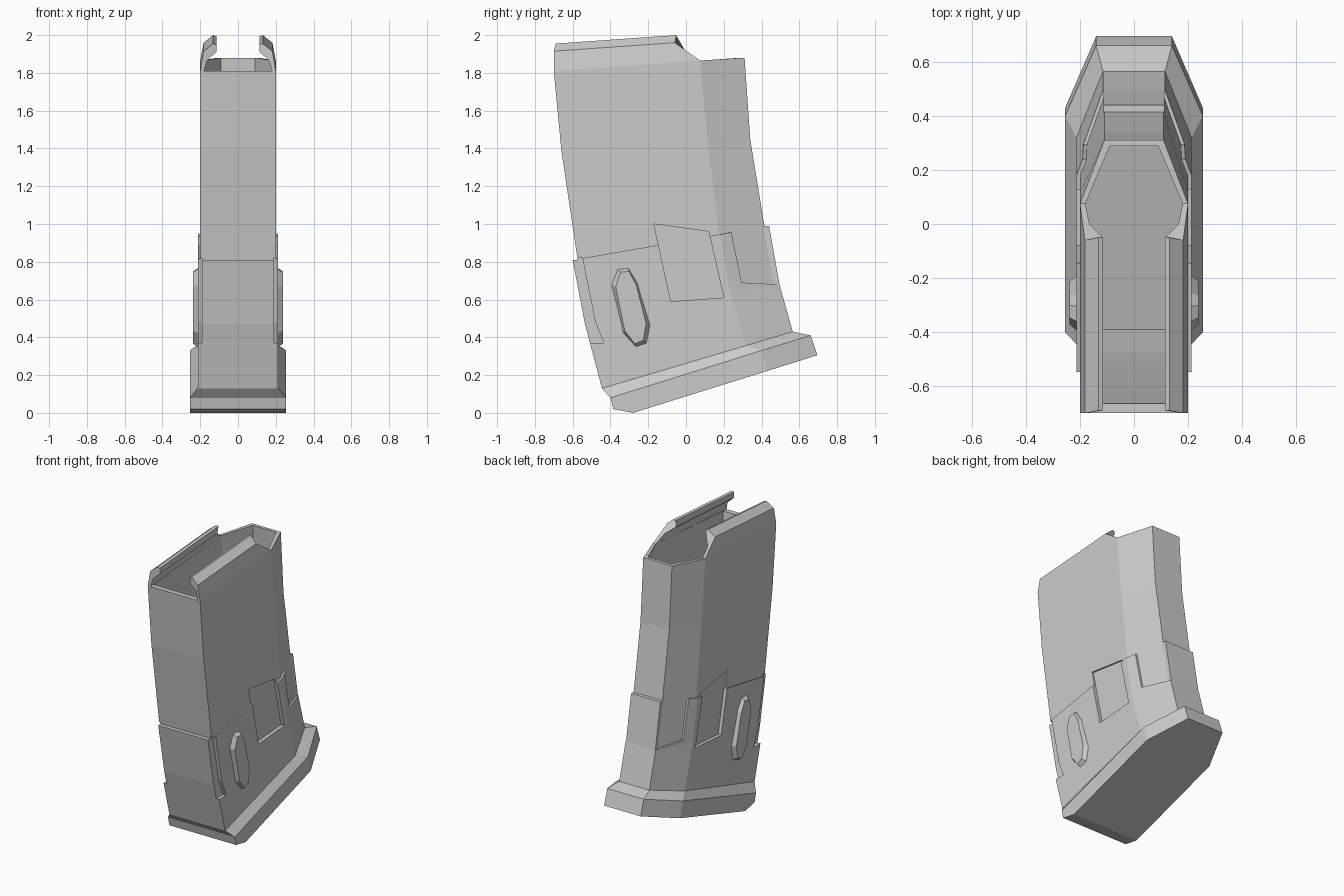
import bpy, bmesh

if "Cube" in bpy.data.objects:
    bpy.data.objects.remove(bpy.data.objects["Cube"])


def finish(name, bm):
    bmesh.ops.remove_doubles(bm, verts=bm.verts, dist=0.0005)
    bmesh.ops.recalc_face_normals(bm, faces=bm.faces)
    me = bpy.data.meshes.new(name)
    bm.to_mesh(me)
    bm.free()
    ob = bpy.data.objects.new(name, me)
    bpy.context.collection.objects.link(ob)
    return ob


def bridge(bm, a, b):
    n = len(a)
    for i in range(n):
        j = (i + 1) % n
        bm.faces.new((a[i], a[j], b[j], b[i]))


def ring(bm, row, w, wb):
    """Six-sided section: wide flat front, straight sides, tapered back."""
    f, m, b = row
    pts = [(-w, *f), (w, *f), (w, *m), (wb, *b), (-wb, *b), (-w, *m)]
    return [bm.verts.new(p) for p in pts]


def shell(name, rows, w, wb, wall, front, back):
    """Hollow lofted tube; wall, front and back are the thicknesses."""
    bm = bmesh.new()
    outer = [ring(bm, r, w, wb) for r in rows]
    inner = [ring(bm, ((r[0][0] + front, r[0][1]), r[1], (r[2][0] - back, r[2][1])),
                  w - wall, wb - wall) for r in rows]
    for loops in (outer, inner):
        for a, b in zip(loops, loops[1:]):
            bridge(bm, a, b)
    bridge(bm, outer[0], inner[0])
    bridge(bm, outer[-1], inner[-1])
    return finish(name, bm)


def mirrored_loft(name, loop_a, loop_b):
    """Capped loft between two loops of points, on both sides of x = 0."""
    bm = bmesh.new()
    for s in (1, -1):
        a, b = [[bm.verts.new((s * x, y, z)) for x, y, z in lp] for lp in (loop_a, loop_b)]
        bridge(bm, a, b)
        bm.faces.new(a)
        bm.faces.new(b)
    return finish(name, bm)


def side_prism(name, poly, x0, x1):
    return mirrored_loft(name, [(x0, *p) for p in poly], [(x1, *p) for p in poly])


def cut(target, cutter):
    mod = target.modifiers.new("cut", 'BOOLEAN')
    mod.operation = 'DIFFERENCE'
    mod.solver = 'EXACT'
    mod.object = cutter
    bpy.context.view_layer.objects.active = target
    bpy.ops.object.modifier_apply(modifier=mod.name)


# Curved hollow tube: (front, side corner, back) as (y, z) per row
tube = shell("tube_body", [
    ((-.70, 1.81), (.075, 1.865), (.31, 1.88)),
    ((-.66, 1.39), (.115, 1.43), (.34, 1.45)),
    ((-.575, .82), (.175, .95), (.415, .99)),
    ((-.51, .45), (.23, .66), (.47, .69)),
    ((-.42, .13), (.32, .35), (.54, .42)),
], .20, .11, .02, .035, .022)

# Slightly larger lower sleeve
sleeve = shell("lower_sleeve", [
    ((-.60, .81), (.18, .945), (.44, .99)),
    ((-.535, .47), (.23, .65), (.495, .68)),
    ((-.445, .13), (.32, .357), (.565, .43)),
], .213, .115, .015, .04, .035)

# Recesses: side pockets, front corner notches, rear corner notches
pocket = side_prism("pocket_cutter", [(-.17, 1.0), (.12, .96), (.20, .61), (-.08, .59)], .19, .3)
front_notch = side_prism("front_notch_cutter", [
    (-.75, .79), (-.55, .825), (-.48, .48), (-.435, .37), (-.75, .37)], .19, .3)
rear_notch = side_prism("rear_notch_cutter", [
    (.23, 1.05), (.24, .955), (.295, .69), (.60, .675), (.60, 1.05)], .112, .3)
for target, cutters in ((tube, (pocket, front_notch)),
                        (sleeve, (pocket, front_notch, rear_notch))):
    for c in cutters:
        cut(target, c)
for c in (pocket, front_notch, rear_notch):
    bpy.data.objects.remove(c)

# Curled feed lips on top of the side walls
mirrored_loft("feed_lips", [
    (.20, -.70, 1.81), (.182, -.70, 1.915), (.132, -.69, 1.955), (.115, -.69, 1.95),
    (.115, -.69, 1.91), (.165, -.69, 1.865), (.18, -.70, 1.81)], [
    (.20, .075, 1.865), (.182, -.06, 1.96), (.132, -.05, 2.0), (.115, -.05, 1.995),
    (.115, -.06, 1.95), (.165, .0, 1.91), (.18, .075, 1.865)])

# Tilted base plate with a bevelled shoulder and front toe chamfer
bm = bmesh.new()
rings = [ring(bm, r, w, wb) for r, w, wb in (
    (((-.445, .13), (.32, .357), (.565, .43)), .213, .115),
    (((-.40, .08), (.40, .33), (.66, .41)), .255, .14),
    (((-.385, .02), (.43, .222), (.695, .305)), .255, .14),
    (((-.28, 0), (.43, .222), (.695, .305)), .255, .14))]
bm.faces.new(rings[0])
bm.faces.new(rings[-1])
for a, b in zip(rings[:2], rings[1:3]):
    bridge(bm, a, b)
lo, toe = rings[2], rings[3]
bm.faces.new((lo[0], lo[1], toe[1], toe[0]))
bm.faces.new((lo[1], lo[2], toe[1]))
bm.faces.new((lo[0], toe[0], lo[5]))
finish("base_plate", bm)

# Raised elongated octagon on each side
octagon = [(-.365, .765), (-.305, .77), (-.255, .69), (-.185, .465),
           (-.205, .365), (-.265, .345), (-.335, .42), (-.40, .68)]
cy, cz = -.29, .56
mirrored_loft("side_buttons", [(.205, y, z) for y, z in octagon],
              [(.238, cy + (y - cy) * .75, cz + (z - cz) * .9) for y, z in octagon])
